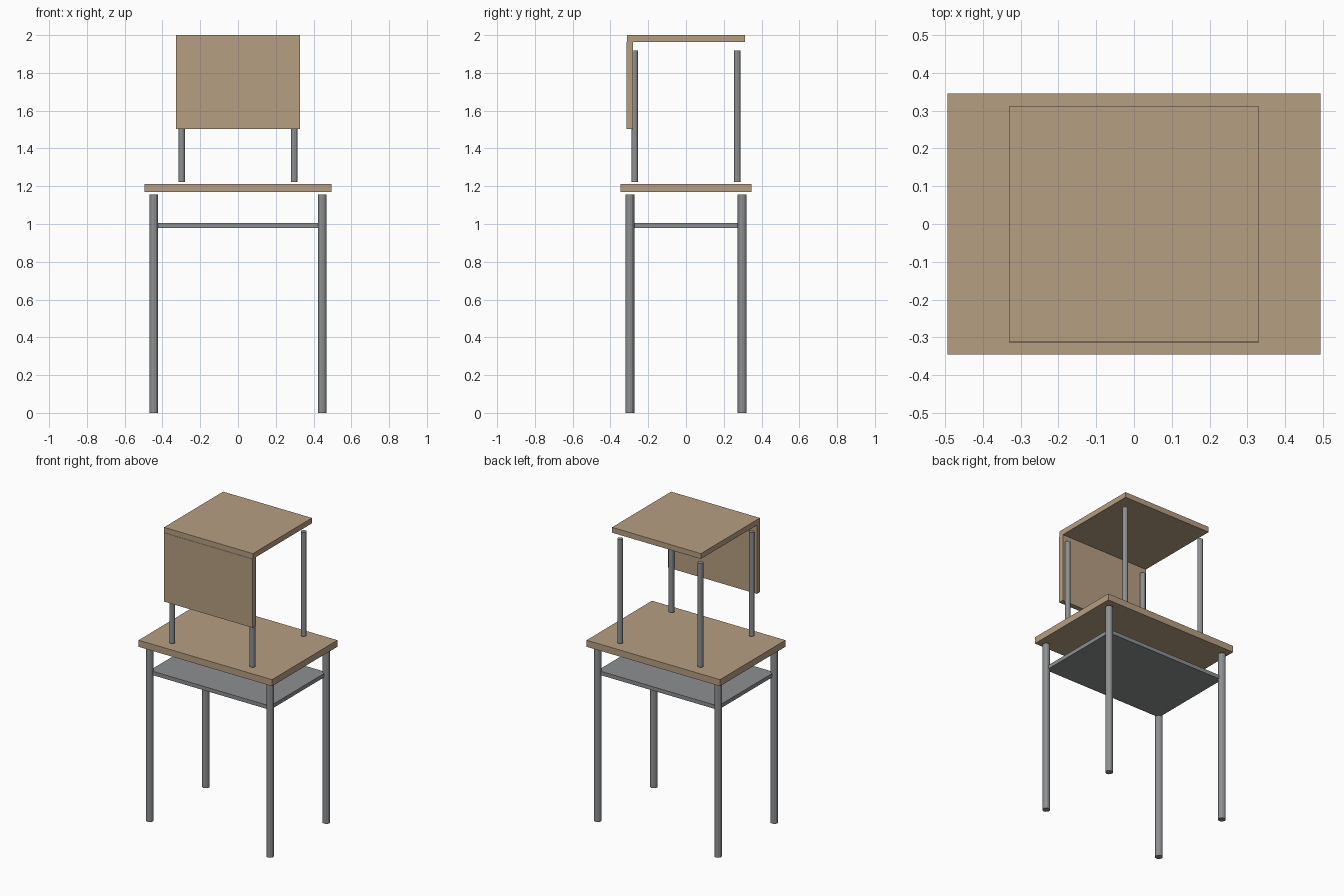
import bpy

if "Cube" in bpy.data.objects:
    bpy.data.objects.remove(bpy.data.objects["Cube"])


def material(name, rgb):
    m = bpy.data.materials.new(name)
    m.diffuse_color = (*rgb, 1)
    m.use_nodes = True
    m.node_tree.nodes["Principled BSDF"].inputs["Base Color"].default_value = m.diffuse_color
    return m


wood = material("light_wood", (0.47, 0.345, 0.225))
steel = material("grey_steel", (0.27, 0.275, 0.285))


def board(name, hx, y0, y1, z0, z1, mat):
    """Flat board, symmetric in x, spanning the given y and z ranges."""
    bpy.ops.mesh.primitive_cube_add(size=1, location=(0, (y0 + y1) / 2, (z0 + z1) / 2))
    ob = bpy.context.object
    ob.name = name
    ob.scale = (2 * hx, y1 - y0, z1 - z0)
    bpy.ops.object.transform_apply(location=False, rotation=False)
    ob.data.materials.append(mat)


def legs(name, x, y, r, z0, z1):
    """Four round tubes, one at each corner."""
    for sx, side in ((-1, "left"), (1, "right")):
        for sy, end in ((-1, "front"), (1, "back")):
            bpy.ops.mesh.primitive_cylinder_add(
                vertices=12, radius=r, depth=z1 - z0,
                location=(sx * x, sy * y, (z0 + z1) / 2))
            ob = bpy.context.object
            ob.name = f"{name}_{end}_{side}"
            ob.data.materials.append(steel)


# Table: legs, shelf and top
legs("table_leg", 0.446, 0.297, 0.0235, 0, 1.156)
board("table_shelf", 0.446, -0.297, 0.297, 0.979, 1.005, steel)
board("table_top", 0.494, -0.346, 0.346, 1.169, 1.213, wood)

# Chair standing on the table: legs, seat and hanging back panel
legs("chair_leg", 0.297, 0.271, 0.0175, 1.222, 1.918)
board("chair_seat", 0.329, -0.3125, 0.3125, 1.964, 2.0, wood)
board("chair_back", 0.329, -0.3145, -0.28, 1.504, 1.964, wood)
